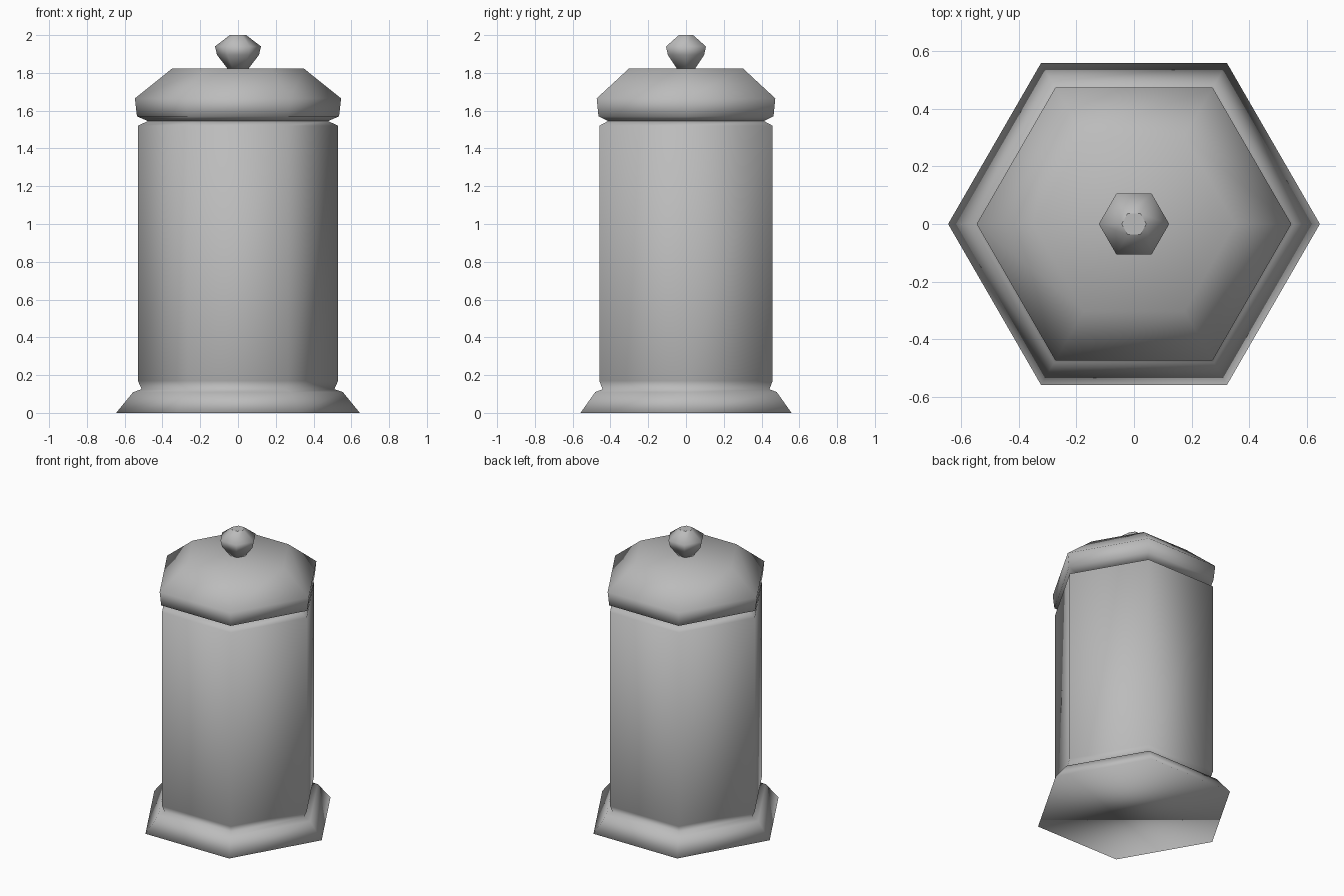
import bpy
import bmesh
from math import cos, sin, pi

SIDES = 6

cube = bpy.data.objects.get("Cube")
if cube:
    bpy.data.objects.remove(cube)

# One grey glaze for the whole jar
glaze = bpy.data.materials.new("grey_glaze")
glaze.use_nodes = True
colour = (0.5, 0.5, 0.5, 1)
glaze.diffuse_color = colour
glaze.node_tree.nodes["Principled BSDF"].inputs["Base Color"].default_value = colour


def turned(name, profile, flat_top=False):
    """Six-sided lathe of (radius, height) pairs, closed at both ends."""
    bm = bmesh.new()
    rings = [[bm.verts.new((r * cos(2 * pi * i / SIDES), r * sin(2 * pi * i / SIDES), z))
              for i in range(SIDES)] for r, z in profile]
    for low, high in zip(rings, rings[1:]):
        for i in range(SIDES):
            j = (i + 1) % SIDES
            bm.faces.new((low[i], low[j], high[j], high[i]))
    bm.faces.new(rings[0][::-1])
    top = bm.faces.new(rings[-1])
    for face in bm.faces:
        face.smooth = True
    if flat_top:
        for edge in top.edges:
            edge.smooth = False
    mesh = bpy.data.meshes.new(name)
    bm.to_mesh(mesh)
    bm.free()
    mesh.materials.append(glaze)
    obj = bpy.data.objects.new(name, mesh)
    bpy.context.collection.objects.link(obj)
    return obj


# Flared foot, waist and straight wall up to the lid seat
turned("jar_body", [(0.645, 0), (0.555, 0.11), (0.51, 0.125), (0.53, 0.17),
                    (0.53, 1.52), (0.477, 1.545)])

# Overhanging lid with sloped shoulders
turned("lid", [(0.477, 1.545), (0.535, 1.57), (0.546, 1.665), (0.35, 1.822)])

# Faceted knob with a small flat tip
turned("lid_knob", [(0.055, 1.822), (0.111, 1.895), (0.122, 1.94), (0.043, 2)], flat_top=True)
